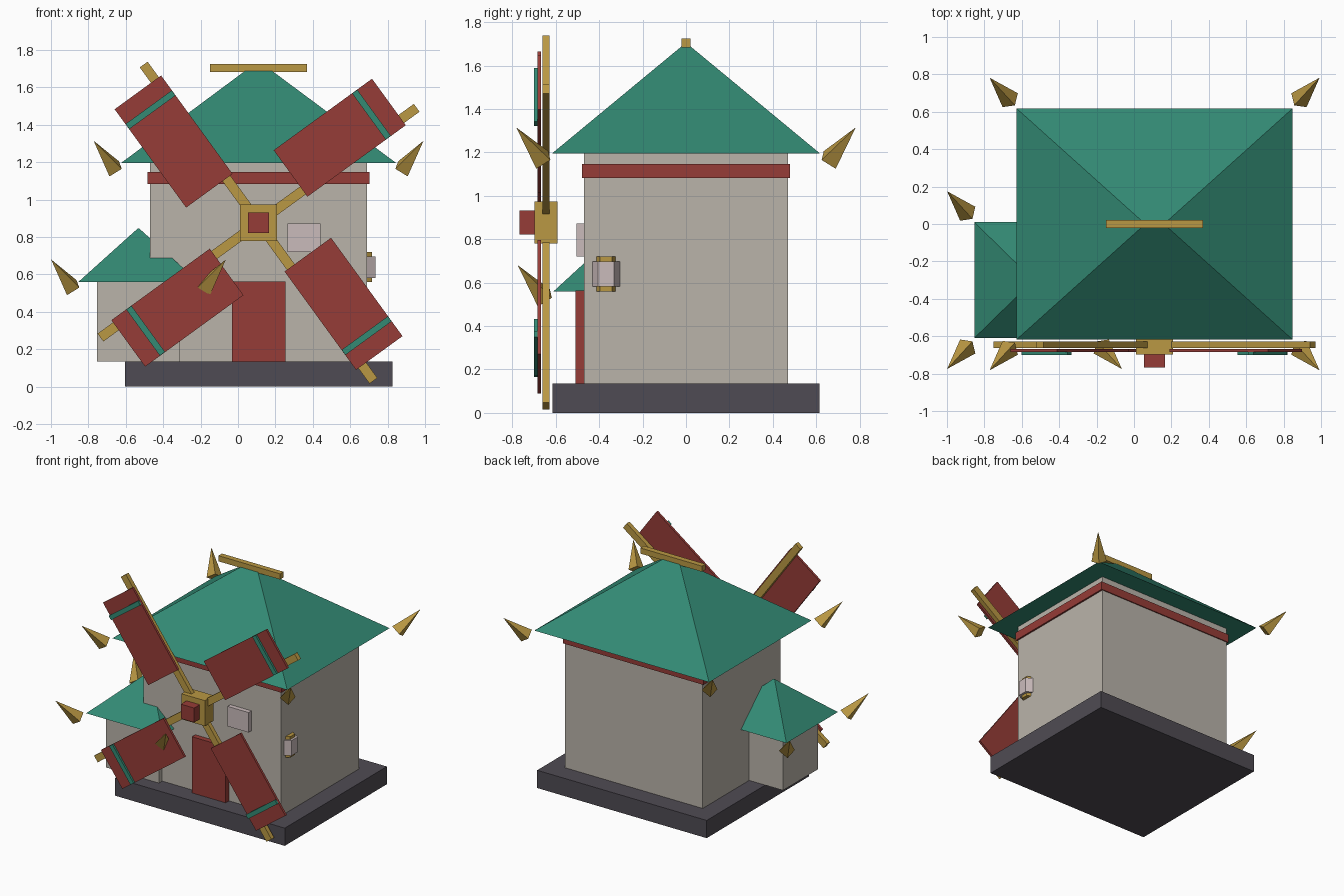
import bpy
import bmesh
import math
from mathutils import Matrix, Vector

if "Cube" in bpy.data.objects:
    bpy.data.objects.remove(bpy.data.objects["Cube"], do_unlink=True)


def material(name, hex_code):
    def linear(c):
        return c / 12.92 if c <= 0.04045 else ((c + 0.055) / 1.055) ** 2.4
    value = int(hex_code, 16)
    rgb = [linear(((value >> s) & 255) / 255) for s in (16, 8, 0)]
    mat = bpy.data.materials.new(name)
    mat.use_nodes = True
    mat.diffuse_color = (*rgb, 1)
    mat.node_tree.nodes["Principled BSDF"].inputs["Base Color"].default_value = (*rgb, 1)
    return mat


PLASTER = material("plaster", "bab4aa")
RED = material("brick_red", "963c37")
GREEN = material("roof_green", "338a74")
GOLD = material("ochre_gold", "ba9843")
STONE = material("dark_stone", "4f4b53")
GLASS = material("pale_glass", "cabbbb")


def finish(name, bm, mat):
    bmesh.ops.recalc_face_normals(bm, faces=bm.faces)
    mesh = bpy.data.meshes.new(name)
    bm.to_mesh(mesh)
    bm.free()
    mesh.materials.append(mat)
    obj = bpy.data.objects.new(name, mesh)
    bpy.context.collection.objects.link(obj)
    return obj


def box(name, mat, x, y, z, placement=Matrix()):
    """Box from (min, max) ranges, then moved by a placement matrix."""
    bm = bmesh.new()
    bmesh.ops.create_cube(bm, size=1)
    lo, hi = Vector((x[0], y[0], z[0])), Vector((x[1], y[1], z[1]))
    local = Matrix.Translation((lo + hi) / 2) @ Matrix.Diagonal((*(hi - lo), 1))
    bm.transform(placement @ local)
    return finish(name, bm, mat)


def cone(name, mat, sides, r1, r2, depth, placement):
    bm = bmesh.new()
    bmesh.ops.create_cone(bm, cap_ends=True, segments=sides,
                          radius1=r1, radius2=r2, depth=depth)
    bmesh.ops.remove_doubles(bm, verts=bm.verts, dist=1e-5)
    bm.transform(placement)
    return finish(name, bm, mat)


def hip_roof(name, cx, cy, hx, hy, eave, top, ridge):
    """Closed hipped roof with a short ridge along x and a spike at each corner."""
    bm = bmesh.new()
    corners = [(-1, -1), (1, -1), (1, 1), (-1, 1)]
    e = [bm.verts.new((cx + sx * hx, cy + sy * hy, eave)) for sx, sy in corners]
    left = bm.verts.new((cx - ridge, cy, top))
    right = bm.verts.new((cx + ridge, cy, top))
    for face in ([e[0], e[1], right, left], [e[1], e[2], right],
                 [e[2], e[3], left, right], [e[3], e[0], left], e[::-1]):
        bm.faces.new(face)
    finish(name, bm, GREEN)

    for i, (sx, sy) in enumerate(corners):
        base = Vector((cx + sx * (hx + 0.035), cy + sy * (hy + 0.045), eave - 0.03))
        axis = Vector((sx * 0.11, sy * 0.12, 0.15))
        heading = math.atan2(axis.y, axis.x)
        tilt = math.atan2(axis.xy.length, axis.z)
        place = (Matrix.Translation(base + axis / 2) @ Matrix.Rotation(heading, 4, "Z")
                 @ Matrix.Rotation(tilt, 4, "Y"))
        cone(f"{name}_spike_{i + 1}", GOLD, 4, 0.055, 0, axis.length, place)


# Plinth and main house
MID = 0.11
box("plinth", STONE, (-0.605, 0.825), (-0.615, 0.615), (0, 0.135))
box("house_walls", PLASTER, (-0.47, 0.69), (-0.47, 0.47), (0.135, 1.2))
box("wall_band", RED, (-0.483, 0.703), (-0.48, 0.478), (1.083, 1.147))
hip_roof("main_roof", MID, 0, 0.737, 0.617, 1.195, 1.705, 0.05)
box("ridge_beam", GOLD, (-0.15, 0.37), (-0.021, 0.021), (1.682, 1.725))

# Side annex
box("annex_walls", PLASTER, (-0.755, -0.31), (-0.51, -0.09), (0.135, 0.565))
hip_roof("annex_roof", -0.532, -0.3, 0.322, 0.31, 0.56, 0.845, 0.005)

# Door, window and wall lantern
box("door", RED, (-0.032, 0.253), (-0.51, -0.46), (0.135, 0.563))
box("front_window", GLASS, (0.265, 0.442), (-0.505, -0.46), (0.72, 0.872))
lantern = Matrix.Translation((0.67, -0.368, 0.64))
cone("lantern_frame", GOLD, 6, 0.055, 0.055, 0.16, lantern)
cone("lantern_glass", GLASS, 6, 0.075, 0.075, 0.115, lantern)

# Windmill hub
HUB_Z = 0.877
box("hub", GOLD, (MID - 0.099, MID + 0.099), (-0.698, -0.592), (HUB_Z - 0.097, HUB_Z + 0.097))
box("hub_cap", RED, (MID - 0.056, MID + 0.056), (-0.766, -0.69), (HUB_Z - 0.055, HUB_Z + 0.055))

# Four arms, each with an offset sail and a cross stripe
for i in range(4):
    angle = math.radians(36 + 90 * i)
    place = Matrix.Translation((MID, 0, HUB_Z)) @ Matrix.Rotation(-angle, 4, "Y")
    box(f"sail_spar_{i + 1}", GOLD, (0.05, 1.045), (-0.662, -0.628), (-0.026, 0.026), place)
    box(f"sail_{i + 1}", RED, (0.293, 0.943), (-0.685, -0.667), (-0.041, 0.266), place)
    box(f"sail_stripe_{i + 1}", GREEN, (0.811, 0.845), (-0.7, -0.684), (-0.04, 0.265), place)
